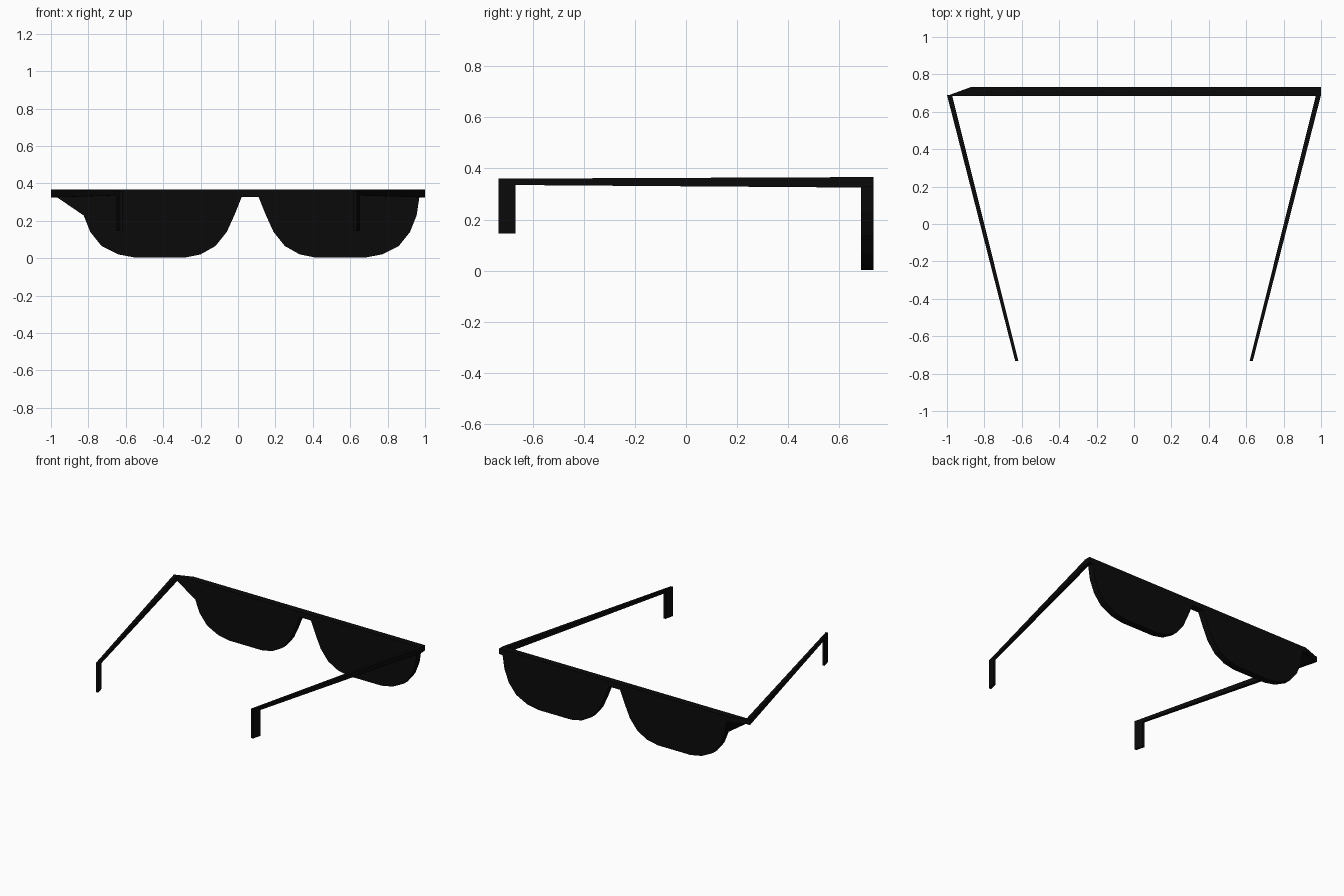
import bpy
import bmesh

if "Cube" in bpy.data.objects:
    bpy.data.objects.remove(bpy.data.objects["Cube"])

black = bpy.data.materials.new("black_plastic")
black.diffuse_color = (0.003, 0.003, 0.003, 1)
black.use_nodes = True
black.node_tree.nodes["Principled BSDF"].inputs["Base Color"].default_value = black.diffuse_color


def loft(name, side_a, side_b):
    """Solid between two matching outlines of 3D points."""
    bm = bmesh.new()
    a = [bm.verts.new(p) for p in side_a]
    b = [bm.verts.new(p) for p in side_b]
    n = len(a)
    bm.faces.new(a)
    bm.faces.new(b[::-1])
    for i in range(n):
        j = (i + 1) % n
        bm.faces.new((a[j], a[i], b[i], b[j]))
    bmesh.ops.recalc_face_normals(bm, faces=bm.faces)
    bmesh.ops.triangulate(bm, faces=[f for f in bm.faces if len(f.verts) > 4])
    mesh = bpy.data.meshes.new(name)
    bm.to_mesh(mesh)
    bm.free()
    mesh.materials.append(black)
    obj = bpy.data.objects.new(name, mesh)
    bpy.context.collection.objects.link(obj)
    return obj


# Front: half outline from the bridge round the lens to the top corner,
# mirrored about the middle of the bridge
BRIDGE_X = 0.065
FRONT_Y, BACK_Y = 0.685, 0.733
half = [(0.11, 0.327), (0.15, 0.228), (0.19, 0.14), (0.25, 0.065),
        (0.33, 0.02), (0.415, 0.003), (0.68, 0.003), (0.77, 0.02),
        (0.86, 0.065), (0.92, 0.14), (0.955, 0.228), (0.97, 0.327),
        (1.0, 0.327), (1.0, 0.366)]
mirrored = [(2 * BRIDGE_X - x, z) for x, z in half]
back = half + mirrored[::-1]

# The near left corner is stretched out to meet its temple
stretched = mirrored[:-3] + [(-0.97, 0.327), (-1.0, 0.327), (-1.0, 0.366)]
front = half + stretched[::-1]
loft("front_frame_with_lenses",
     [(x, FRONT_Y, z) for x, z in front],
     [(x, BACK_Y, z) for x, z in back])

# Temples: tapered arms leaning inwards with a hooked ear tip
arm = [(0.69, 0.366), (0.69, 0.325), (-0.668, 0.335),
       (-0.668, 0.146), (-0.733, 0.146), (-0.733, 0.36)]


def lean(y, x_hinge, x_tip):
    t = (0.69 - y) / (0.69 + 0.733)
    return x_hinge + (x_tip - x_hinge) * t


for side, name in ((-1, "left_temple"), (1, "right_temple")):
    loft(name,
         [(side * lean(y, 1.0, 0.635), y, z) for y, z in arm],
         [(side * lean(y, 0.973, 0.618), y, z) for y, z in arm])
